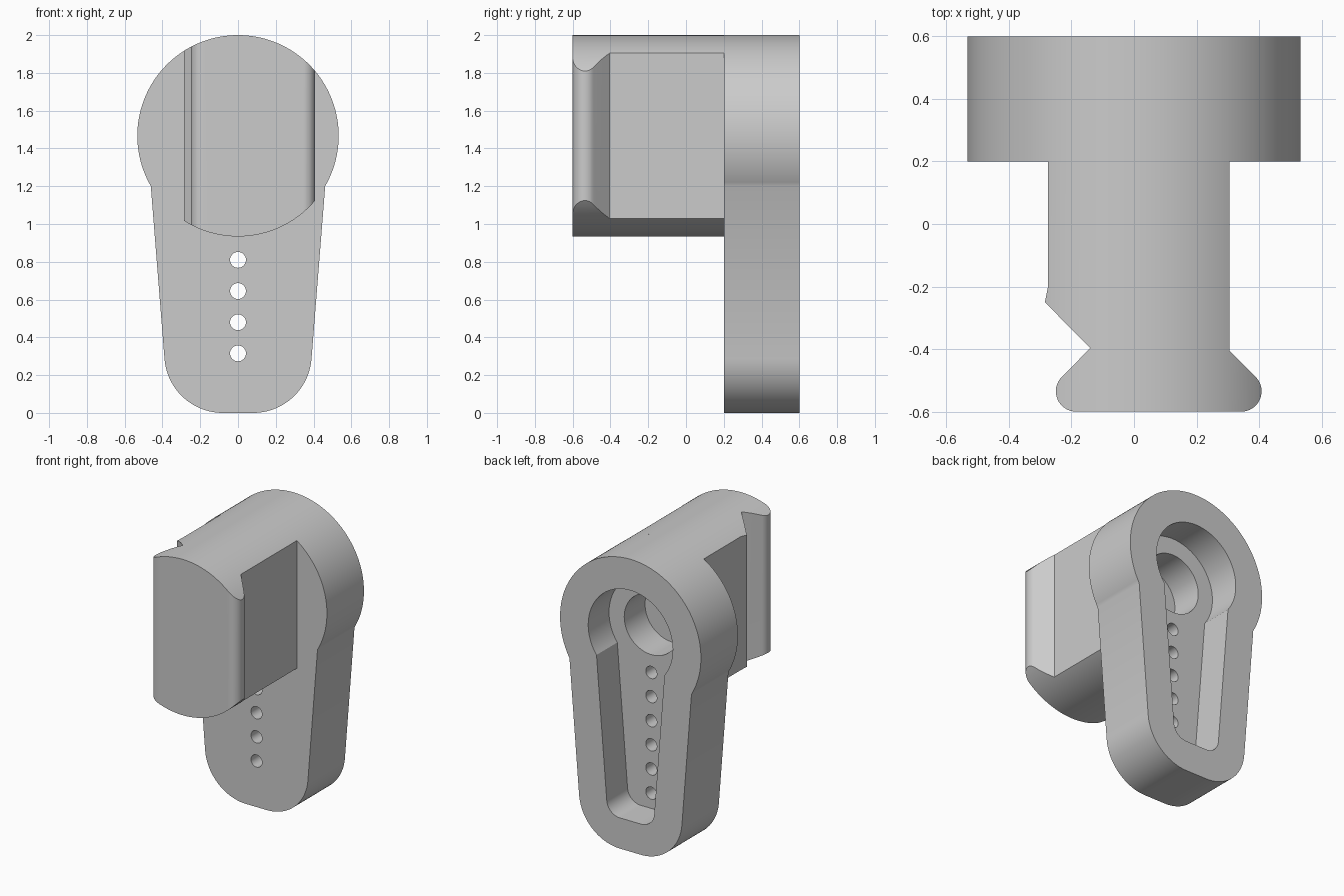
import bpy, bmesh
from math import radians, cos, sin

cube = bpy.data.objects.get("Cube")
if cube:
    bpy.data.objects.remove(cube, do_unlink=True)

grey = bpy.data.materials.new("light grey")
grey.use_nodes = True
colour = (0.6, 0.6, 0.6, 1)
grey.diffuse_color = colour
grey.node_tree.nodes["Principled BSDF"].inputs["Base Color"].default_value = colour

AXIS = 1.467  # height of the round head's centre


def arc(cx, cy, r, start, end, n):
    angles = [radians(start + (end - start) * i / n) for i in range(n + 1)]
    return [(cx + r * cos(a), cy + r * sin(a)) for a in angles]


def prism(name, points, axis, low, high):
    """Extrude a closed 2D profile along y (points are x, z) or z (points are x, y)."""
    bm = bmesh.new()
    place = (lambda p: (p[0], low, p[1])) if axis == "y" else (lambda p: (p[0], p[1], low))
    face = bm.faces.new([bm.verts.new(place(p)) for p in points])
    ext = bmesh.ops.extrude_face_region(bm, geom=[face])
    verts = [v for v in ext["geom"] if isinstance(v, bmesh.types.BMVert)]
    d = high - low
    bmesh.ops.translate(bm, verts=verts, vec=(0, d, 0) if axis == "y" else (0, 0, d))
    bmesh.ops.recalc_face_normals(bm, faces=bm.faces)
    mesh = bpy.data.meshes.new(name)
    bm.to_mesh(mesh)
    bm.free()
    mesh.materials.append(grey)
    obj = bpy.data.objects.new(name, mesh)
    bpy.context.collection.objects.link(obj)
    return obj


def disc(name, z, r, low, high, n=64):
    return prism(name, arc(0, z, r, 0, 360, n)[:-1], "y", low, high)


def cut(target, cutter, operation="DIFFERENCE"):
    mod = target.modifiers.new(cutter.name, "BOOLEAN")
    mod.object, mod.operation, mod.solver = cutter, operation, "EXACT"
    bpy.context.view_layer.objects.active = target
    bpy.ops.object.modifier_apply(modifier=mod.name)
    bpy.data.objects.remove(cutter, do_unlink=True)


def keyhole(head_r, neck, foot_r):
    """Round head over a tapering leg with two rounded lower corners."""
    return (arc(0, AXIS, head_r, neck, 180 - neck, 96)
            + arc(-0.08, 0.31, foot_r, 184.6, 270, 24)
            + arc(0.08, 0.31, foot_r, -90, -4.6, 24))


# Lever arm, with a keyhole pocket open at the back
arm = prism("lever_arm", keyhole(0.533, -30, 0.31), "y", 0.2, 0.6)
cut(arm, prism("pocket", keyhole(0.32, -36.5, 0.1), "y", 0.375, 0.7))
cut(arm, disc("bore", AXIS, 0.205, 0.1, 0.5))

# Row of small through holes down the leg
for i in range(6):
    cut(arm, disc("hole", 0.315 + 0.165 * i, 0.042, 0.1, 0.5, 32))

# Latch block: notched outline trimmed to the round head
outline = ([(0.305, 0.2), (-0.275, 0.2), (-0.275, -0.2), (-0.285, -0.25), (-0.14, -0.397)]
           + arc(-0.185, -0.535, 0.065, 135, 270, 16)
           + arc(0.343, -0.535, 0.065, -90, 45, 16)
           + [(0.305, -0.405)])
block = prism("latch_block", outline, "z", 0.8, 2.1)
cut(block, disc("round_trim", AXIS, 0.533, -0.7, 0.3, 192), "INTERSECT")
cut(block, disc("bore_end", AXIS, 0.205, 0.15, 0.5))

# Smooth the curved walls, keep the edges sharp
bpy.ops.object.select_all(action="DESELECT")
for obj in (arm, block):
    obj.select_set(True)
bpy.context.view_layer.objects.active = arm
bpy.ops.object.shade_smooth_by_angle(angle=radians(25))
